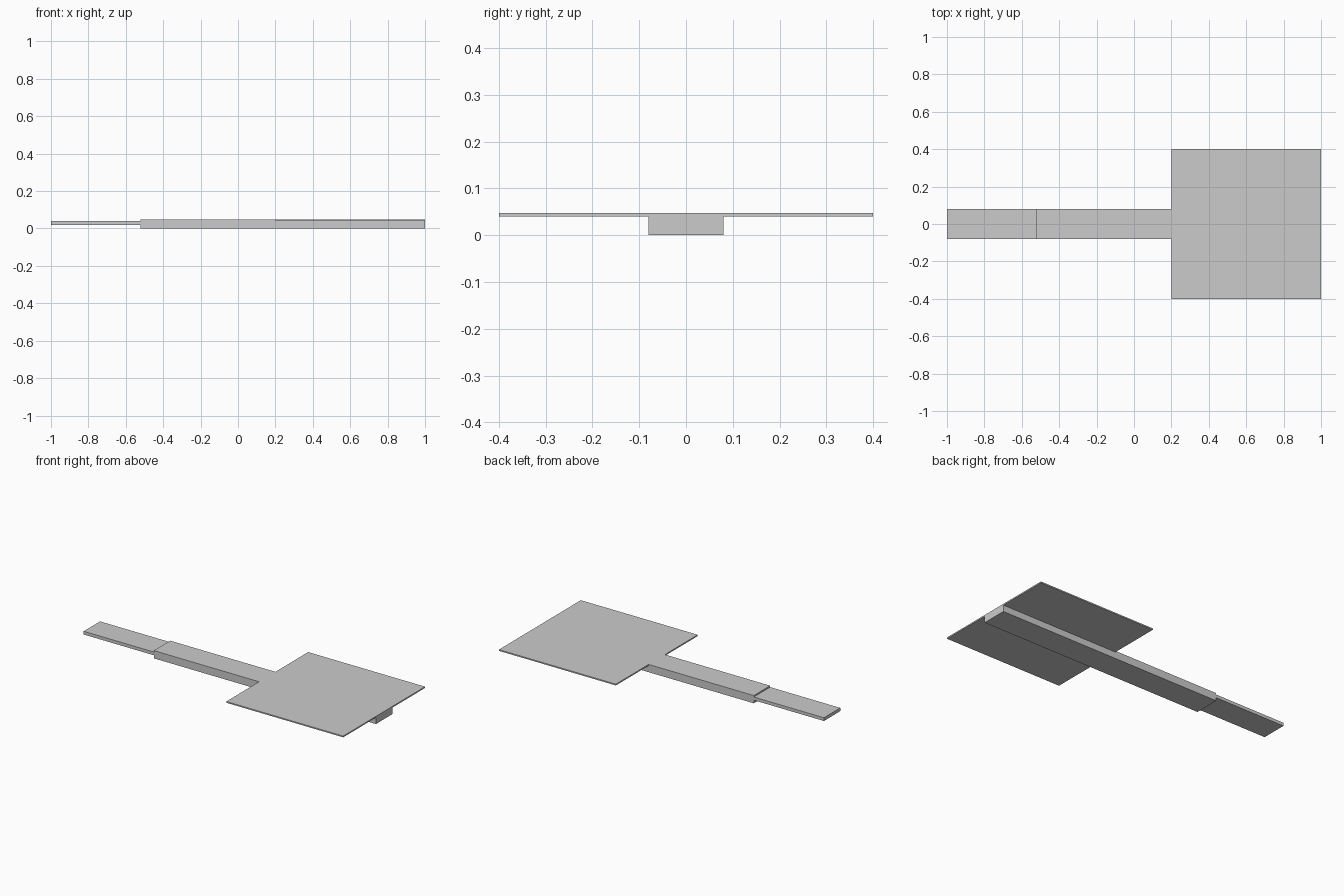
import bpy
import bmesh

cube = bpy.data.objects.get("Cube")
if cube:
    bpy.data.objects.remove(cube, do_unlink=True)

grey = bpy.data.materials.new("light_grey")
grey.use_nodes = True
colour = (0.6, 0.6, 0.6, 1)
grey.diffuse_color = colour
grey.node_tree.nodes["Principled BSDF"].inputs["Base Color"].default_value = colour


def extrude_profile(name, profile, half_width):
    """Extrude a side profile of (x, z) points across y."""
    bm = bmesh.new()
    face = bm.faces.new([bm.verts.new((x, -half_width, z)) for x, z in profile])
    extruded = bmesh.ops.extrude_face_region(bm, geom=[face])
    verts = [g for g in extruded["geom"] if isinstance(g, bmesh.types.BMVert)]
    bmesh.ops.translate(bm, verts=verts, vec=(0, 2 * half_width, 0))
    bmesh.ops.recalc_face_normals(bm, faces=bm.faces)
    mesh = bpy.data.meshes.new(name)
    bm.to_mesh(mesh)
    bm.free()
    mesh.materials.append(grey)
    obj = bpy.data.objects.new(name, mesh)
    bpy.context.collection.objects.link(obj)
    return obj


def box_profile(x0, x1, z0, z1):
    return [(x0, z0), (x1, z0), (x1, z1), (x0, z1)]


top, seat = 0.048, 0.04      # flush upper surface and underside of the plate
step, plate_start = -0.52, 0.2

# Deep beam, notched at the top so the plate lies flush with it
extrude_profile("beam", [(step, 0), (1, 0), (1, seat), (plate_start, seat),
                         (plate_start, top), (step, top)], 0.08)

# Thin wide plate
extrude_profile("plate", box_profile(plate_start, 1, seat, top), 0.4)

# Thinner tongue at the narrow end
extrude_profile("tongue", box_profile(-1, step, 0.019, 0.039), 0.08)
